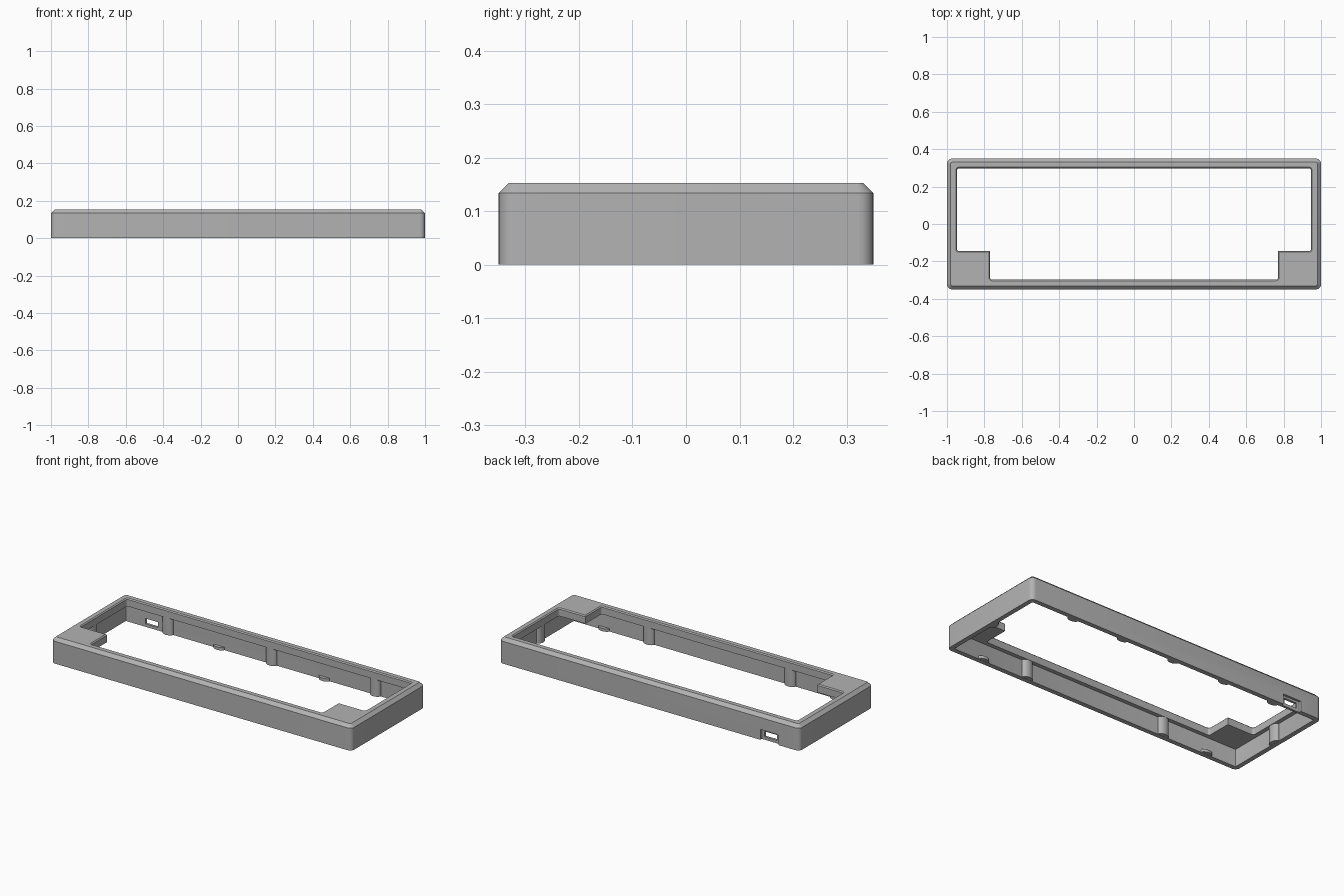
import bpy, bmesh, math

cube = bpy.data.objects.get("Cube")
if cube:
    bpy.data.objects.remove(cube, do_unlink=True)

HALF_X, HALF_Y, TOP = 1.0, 0.35, 0.153
CAV_X, CAV_Y, LIP_Z = 0.972, 0.322, 0.105

grey = bpy.data.materials.new("light_grey_plastic")
grey.use_nodes = True
grey.diffuse_color = (0.45, 0.45, 0.45, 1)
grey.node_tree.nodes["Principled BSDF"].inputs["Base Color"].default_value = grey.diffuse_color


def rounded_loop(x0, x1, y0, y1, r, seg=6):
    """Outline of a rectangle with rounded corners."""
    corners = [(x1 - r, y1 - r), (x0 + r, y1 - r), (x0 + r, y0 + r), (x1 - r, y0 + r)]
    return [(cx + r * math.cos(a), cy + r * math.sin(a))
            for q, (cx, cy) in enumerate(corners)
            for a in [(q + i / seg) * math.pi / 2 for i in range(seg + 1)]]


def loft(name, layers):
    """Closed solid through outlines stacked as (outline, z)."""
    bm = bmesh.new()
    rings = [[bm.verts.new((x, y, z)) for x, y in outline] for outline, z in layers]
    for low, high in zip(rings, rings[1:]):
        n = len(low)
        for i in range(n):
            j = (i + 1) % n
            bm.faces.new((low[i], low[j], high[j], high[i]))
    bm.faces.new(rings[0][::-1])
    bm.faces.new(rings[-1])
    bmesh.ops.recalc_face_normals(bm, faces=bm.faces)
    mesh = bpy.data.meshes.new(name)
    bm.to_mesh(mesh)
    bm.free()
    mesh.materials.append(grey)
    obj = bpy.data.objects.new(name, mesh)
    bpy.context.collection.objects.link(obj)
    return obj


def block(name, x0, x1, y0, y1, z0, z1, r=0.004):
    outline = rounded_loop(x0, x1, y0, y1, r, 3)
    return loft(name, [(outline, z0), (outline, z1)])


def opening(name, x, y0, y1):
    """Window cutter whose top flares to soften the rim."""
    inner = rounded_loop(-x, x, y0, y1, 0.012)
    e = 0.012
    outer = rounded_loop(-x - e, x + e, y0 - e, y1 + e, 0.012 + e)
    return loft(name, [(inner, 0.05), (inner, TOP - 0.006), (outer, TOP + 0.006)])


def activate(obj):
    bpy.ops.object.select_all(action='DESELECT')
    obj.select_set(True)
    bpy.context.view_layer.objects.active = obj


def cut(obj, cutter):
    cutter.hide_render = True
    mod = obj.modifiers.new("cut", 'BOOLEAN')
    mod.operation, mod.solver, mod.object = 'DIFFERENCE', 'EXACT', cutter
    activate(obj)
    bpy.ops.object.modifier_apply(modifier=mod.name)
    bpy.data.objects.remove(cutter, do_unlink=True)


def smooth(obj):
    activate(obj)
    bpy.ops.object.shade_smooth_by_angle(angle=math.radians(30))


# Outer shell with chamfered top edge
c = 0.019
side = rounded_loop(-HALF_X, HALF_X, -HALF_Y, HALF_Y, 0.028)
crown = rounded_loop(-HALF_X + c, HALF_X - c, -HALF_Y + c, HALF_Y - c, 0.012)
frame = loft("case_frame", [(side, 0), (side, TOP - c), (crown, TOP)])

# Hollow underside, then the window that leaves two front corner plates
cut(frame, block("cavity_cutter", -CAV_X, CAV_X, -CAV_Y, CAV_Y, -0.1, LIP_Z))
cut(frame, opening("wide_window_cutter", 0.947, -0.145, 0.298))
cut(frame, opening("narrow_window_cutter", 0.77, -0.298, 0.1))

# Cable port in the back wall: outer recess and through slot
PORT_X = -0.8
cut(frame, block("port_recess_cutter", PORT_X - 0.06, PORT_X + 0.06, HALF_Y - 0.014, 0.4, -0.05, 0.062))
cut(frame, block("port_slot_cutter", PORT_X - 0.042, PORT_X + 0.042, 0.3, 0.4, 0.018, 0.05))
smooth(frame)


def boss(name, x, y, rx, ry, z0, z1):
    outline = [(x + rx * math.cos(a), y + ry * math.sin(a))
               for a in [i * math.tau / 24 for i in range(24)]]
    smooth(loft(name, [(outline, z0), (outline, z1)]))


# Screw posts and small clip tabs along the inner walls
for x in (-0.69, 0, 0.69):
    boss("back_post", x, CAV_Y, 0.035, 0.023, 0.001, LIP_Z + 0.01)
for s in (-1, 1):
    boss("front_post", s * 0.47, -CAV_Y, 0.035, 0.023, 0.001, LIP_Z + 0.01)
    boss("side_post", s * CAV_X, 0, 0.023, 0.035, 0.001, LIP_Z + 0.01)
    boss("back_tab", s * 0.35, CAV_Y, 0.035, 0.021, 0.001, 0.018)
    boss("front_tab", s * 0.77, -CAV_Y, 0.035, 0.021, 0.001, 0.018)
